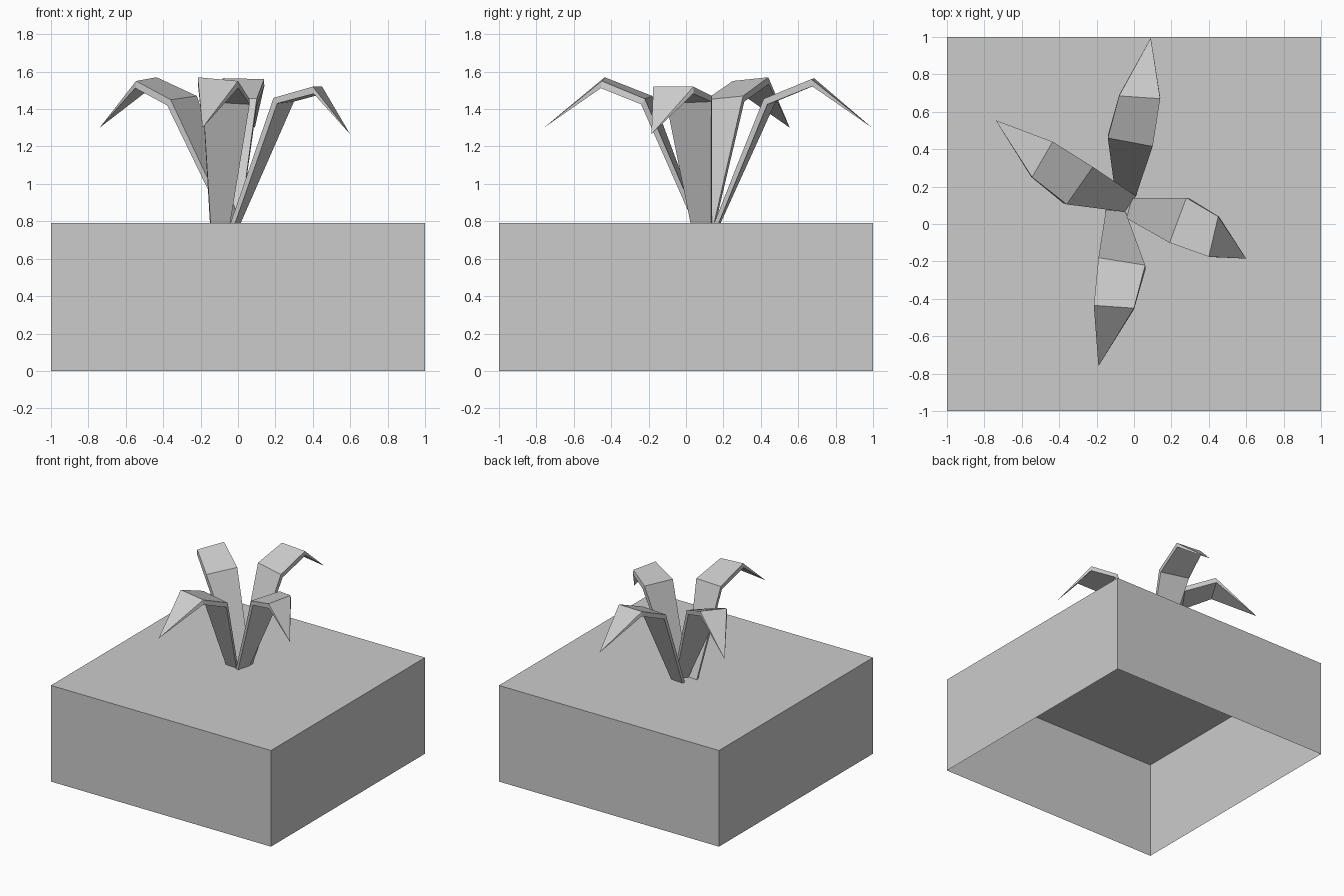
import bpy, bmesh
from mathutils import Vector

if "Cube" in bpy.data.objects:
    bpy.data.objects.remove(bpy.data.objects["Cube"])

TOP = 0.79


def make_object(name, bm):
    bmesh.ops.recalc_face_normals(bm, faces=bm.faces)
    mesh = bpy.data.meshes.new(name)
    bm.to_mesh(mesh)
    bm.free()
    obj = bpy.data.objects.new(name, mesh)
    bpy.context.collection.objects.link(obj)


# Ground block, open underneath
bm = bmesh.new()
bmesh.ops.create_cube(bm, size=2)
for v in bm.verts:
    v.co.z = (v.co.z + 1) / 2 * TOP
under = [f for f in bm.faces if f.normal.z < -0.5]
bmesh.ops.delete(bm, geom=under, context='FACES_ONLY')
bm.normal_update()
mesh = bpy.data.meshes.new("ground_block")
bm.to_mesh(mesh)
bm.free()
bpy.context.collection.objects.link(bpy.data.objects.new("ground_block", mesh))


# Leaf: thin strip through three stations (left, right), closing on a pointed tip
def leaf(name, base, bend, crest, tip):
    bm = bmesh.new()
    mid = [(Vector(s[0]) + Vector(s[1])) / 2 for s in (base, bend)]
    out = mid[1] - mid[0]
    out.z = 0
    out.normalize()
    rings = []
    for (a, b), (push, drop) in zip((base, bend, crest),
                                    ((0.025, 0), (0.02, 0.03), (0.005, 0.038))):
        off = out * push - Vector((0, 0, drop))
        a, b = Vector(a), Vector(b)
        rings.append([bm.verts.new(p) for p in (a, b, b + off, a + off)])
    end = bm.verts.new(tip)
    for i in range(4):
        j = (i + 1) % 4
        for lo, hi in zip(rings, rings[1:]):
            bm.faces.new((lo[i], lo[j], hi[j], hi[i]))
        bm.faces.new((rings[-1][i], rings[-1][j], end))
    bm.faces.new(rings[0][::-1])
    make_object(name, bm)


leaf("right_leaf",
     ((-0.04, 0.03, TOP), (-0.01, 0.14, TOP)),
     ((0.19, -0.10, 1.46), (0.28, 0.14, 1.47)),
     ((0.40, -0.175, 1.52), (0.45, 0.04, 1.52)),
     (0.60, -0.185, 1.265))
leaf("back_leaf",
     ((0.01, 0.15, TOP), (-0.10, 0.16, TOP)),
     ((0.10, 0.415, 1.455), (-0.14, 0.46, 1.47)),
     ((0.14, 0.67, 1.56), (-0.08, 0.685, 1.565)),
     (0.09, 0.995, 1.30))
leaf("left_leaf",
     ((0.01, 0.15, TOP), (-0.05, 0.065, TOP)),
     ((-0.22, 0.305, 1.47), (-0.36, 0.105, 1.45)),
     ((-0.435, 0.44, 1.57), (-0.545, 0.25, 1.55)),
     (-0.74, 0.555, 1.30))
leaf("front_leaf",
     ((-0.15, 0.075, TOP), (-0.045, 0.065, TOP)),
     ((-0.19, -0.18, 1.47), (0.06, -0.22, 1.455)),
     ((-0.215, -0.435, 1.57), (0.0, -0.45, 1.55)),
     (-0.19, -0.76, 1.30))
